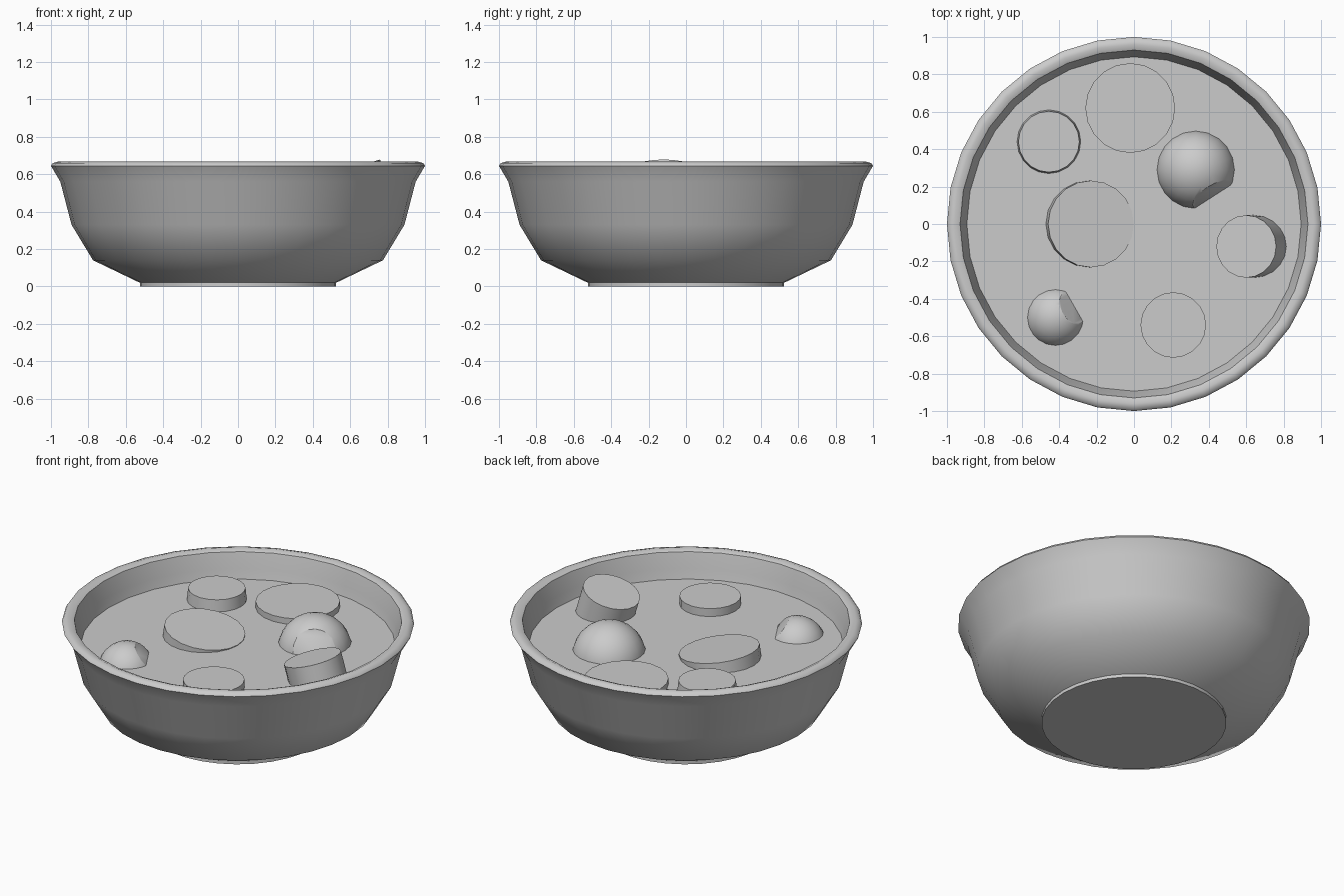
import bpy, bmesh, math
from mathutils import Vector

if "Cube" in bpy.data.objects:
    bpy.data.objects.remove(bpy.data.objects["Cube"])

SOUP_Z = 0.50


def finish(name, bm, angle=35):
    bmesh.ops.recalc_face_normals(bm, faces=bm.faces)
    me = bpy.data.meshes.new(name)
    bm.to_mesh(me)
    bm.free()
    ob = bpy.data.objects.new(name, me)
    bpy.context.collection.objects.link(ob)
    bpy.ops.object.select_all(action='DESELECT')
    ob.select_set(True)
    bpy.context.view_layer.objects.active = ob
    bpy.ops.object.shade_smooth_by_angle(angle=math.radians(angle))
    return ob


def lathe(name, profile, n=32):
    # Spin a radius/height profile around z
    bm = bmesh.new()
    rings = []
    for r, z in profile:
        if r == 0:
            rings.append([bm.verts.new((0, 0, z))] * n)
        else:
            rings.append([bm.verts.new((r * math.cos(i * math.tau / n),
                                        r * math.sin(i * math.tau / n), z))
                          for i in range(n)])
    for a, b in zip(rings, rings[1:]):
        for i in range(n):
            j = (i + 1) % n
            bm.faces.new(list(dict.fromkeys((a[i], a[j], b[j], b[i]))))
    return finish(name, bm, 45)


def slice_piece(name, x, y, top, r_top, r_bottom, depth, tilt=0):
    # Round vegetable slice, origin at the centre of its top face
    bm = bmesh.new()
    bmesh.ops.create_cone(bm, cap_ends=True, segments=20, radius1=r_bottom,
                          radius2=r_top, depth=depth)
    bmesh.ops.translate(bm, verts=bm.verts, vec=(0, 0, -depth / 2))
    ob = finish(name, bm)
    ob.location = (x, y, top)
    ob.rotation_euler = (0, math.radians(tilt), 0)


def cut_ball(name, centre, r, normal, offset):
    # Ball with one flat bite removed
    bm = bmesh.new()
    bmesh.ops.create_uvsphere(bm, u_segments=20, v_segments=14, radius=r)
    n = Vector(normal).normalized()
    res = bmesh.ops.bisect_plane(bm, geom=bm.verts[:] + bm.edges[:] + bm.faces[:],
                                 plane_co=n * offset, plane_no=n, clear_outer=True)
    edges = [e for e in res['geom_cut'] if isinstance(e, bmesh.types.BMEdge)]
    bmesh.ops.contextual_create(bm, geom=edges)
    ob = finish(name, bm, 30)
    ob.location = centre


# Bowl with foot, flared rim and inner wall
lathe("bowl", [(0, 0), (0.525, 0), (0.525, 0.02), (0.775, 0.14), (0.89, 0.33),
               (0.95, 0.56), (1.0, 0.645), (0.99, 0.66), (0.96, 0.668),
               (0.93, 0.655), (0.905, 0.56), (0.89, 0.48), (0.83, 0.32),
               (0.72, 0.18), (0.5, 0.07), (0, 0.07)])

# Soup surface
lathe("soup", [(0, SOUP_Z), (0.897, SOUP_Z)])

# Vegetable slices
slice_piece("slice_back", -0.02, 0.62, 0.537, 0.24, 0.24, 0.08)
slice_piece("slice_middle", -0.23, 0.0, 0.54, 0.232, 0.232, 0.08, 9)
slice_piece("slice_front", 0.21, -0.54, 0.55, 0.175, 0.175, 0.10)
slice_piece("chunk_left", -0.455, 0.44, 0.572, 0.163, 0.175, 0.12)
slice_piece("chunk_right", 0.60, -0.12, 0.63, 0.167, 0.167, 0.22, -17)

# Cut balls
cut_ball("ball_large", (0.33, 0.29, 0.455), 0.212, (0.497, -0.773, 0.40), 0.174)
cut_ball("ball_small", (-0.42, -0.50, 0.43), 0.165, (0.676, 0.388, 0.63), 0.135)
